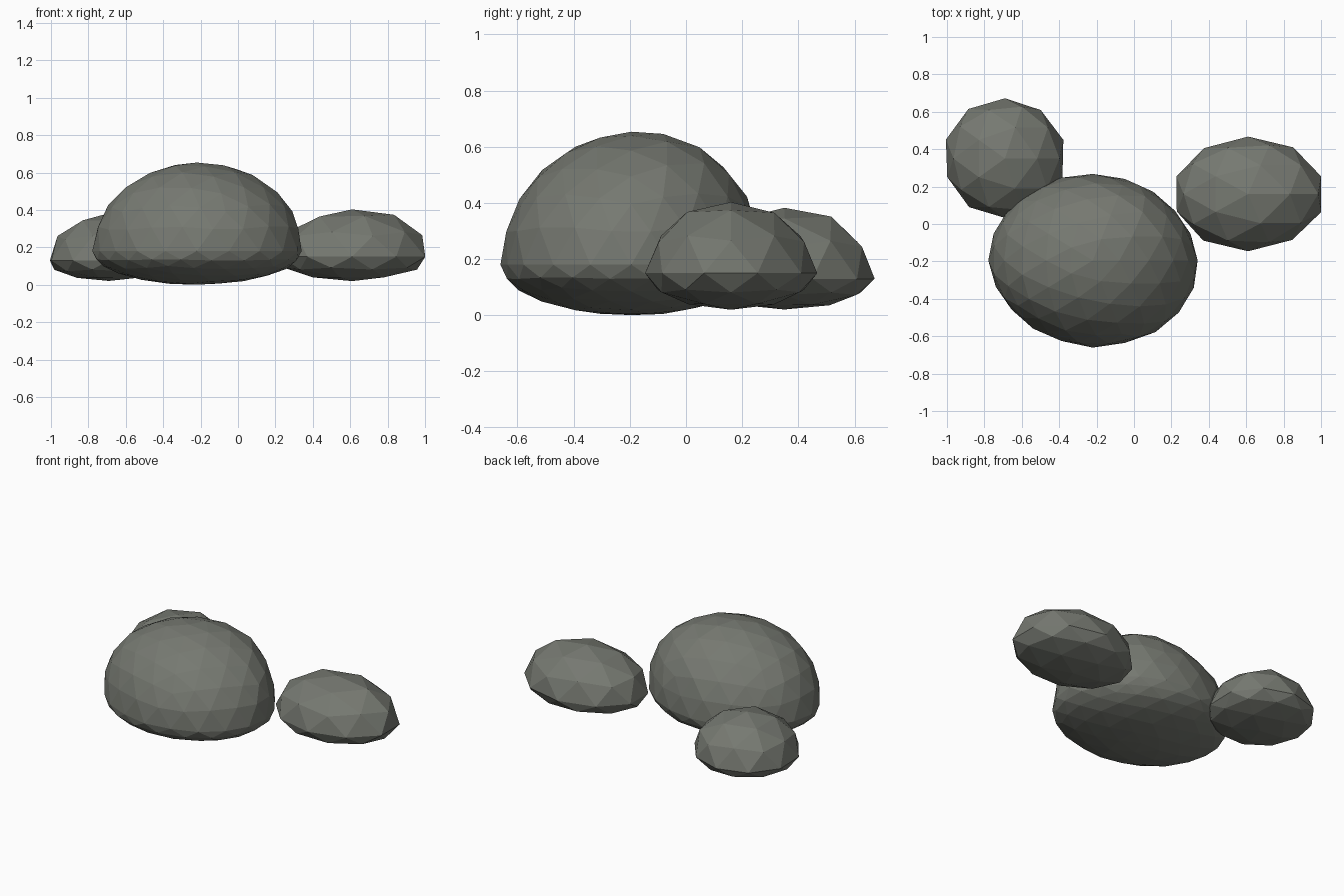
import bpy
import bmesh
import random
from mathutils import Vector

cube = bpy.data.objects.get("Cube")
if cube:
    bpy.data.objects.remove(cube, do_unlink=True)

# Single stone colour
stone = bpy.data.materials.new("grey_green_stone")
stone.use_nodes = True
colour = (0.18, 0.19, 0.165, 1.0)
stone.diffuse_color = colour
stone.node_tree.nodes["Principled BSDF"].inputs["Base Color"].default_value = colour


def rock(name, detail, centre, radii, depth, pulls, rough, seed):
    """Faceted boulder: a domed top, a shallow belly, and gentle dents and bulges."""
    rng = random.Random(seed)
    bm = bmesh.new()
    bmesh.ops.create_icosphere(bm, subdivisions=detail, radius=1)
    for v in bm.verts:
        d = v.co.normalized()
        swell = 1 + rng.uniform(-rough, rough)
        for direction, amount in pulls:
            swell += amount * max(0, d.dot(Vector(direction).normalized())) ** 6
        height = radii[2] if d.z > 0 else depth
        v.co = Vector((d.x * radii[0], d.y * radii[1], d.z * height)) * swell
        v.co += Vector(centre)
        v.co.z = max(v.co.z, 0)
    mesh = bpy.data.meshes.new(name)
    bm.to_mesh(mesh)
    bm.free()
    mesh.materials.append(stone)
    obj = bpy.data.objects.new(name, mesh)
    bpy.context.collection.objects.link(obj)
    return obj


# Large boulder, fuller toward its upper back right corner
rock("large_boulder", 3, (-0.22, -0.195, 0.18), (0.56, 0.465, 0.47), 0.18,
     [((0.5, 0.6, 0.8), 0.06), ((1, 1, 0), -0.04), ((-1, -1, 0), -0.04),
      ((1, -0.6, 0), 0.02)], 0.008, 3)

# Two smaller stones beside and behind it
rock("side_stone", 2, (0.61, 0.16, 0.15), (0.405, 0.305, 0.25), 0.13,
     [((0.5, 0, 0.85), 0.05), ((1, 0.2, 0), 0.02)], 0.01, 5)
rock("back_stone", 2, (-0.69, 0.35, 0.13), (0.325, 0.32, 0.25), 0.11,
     [((0.3, 0.5, 0.8), 0.04), ((-1, 0.9, 0), 0.03)], 0.01, 8)
